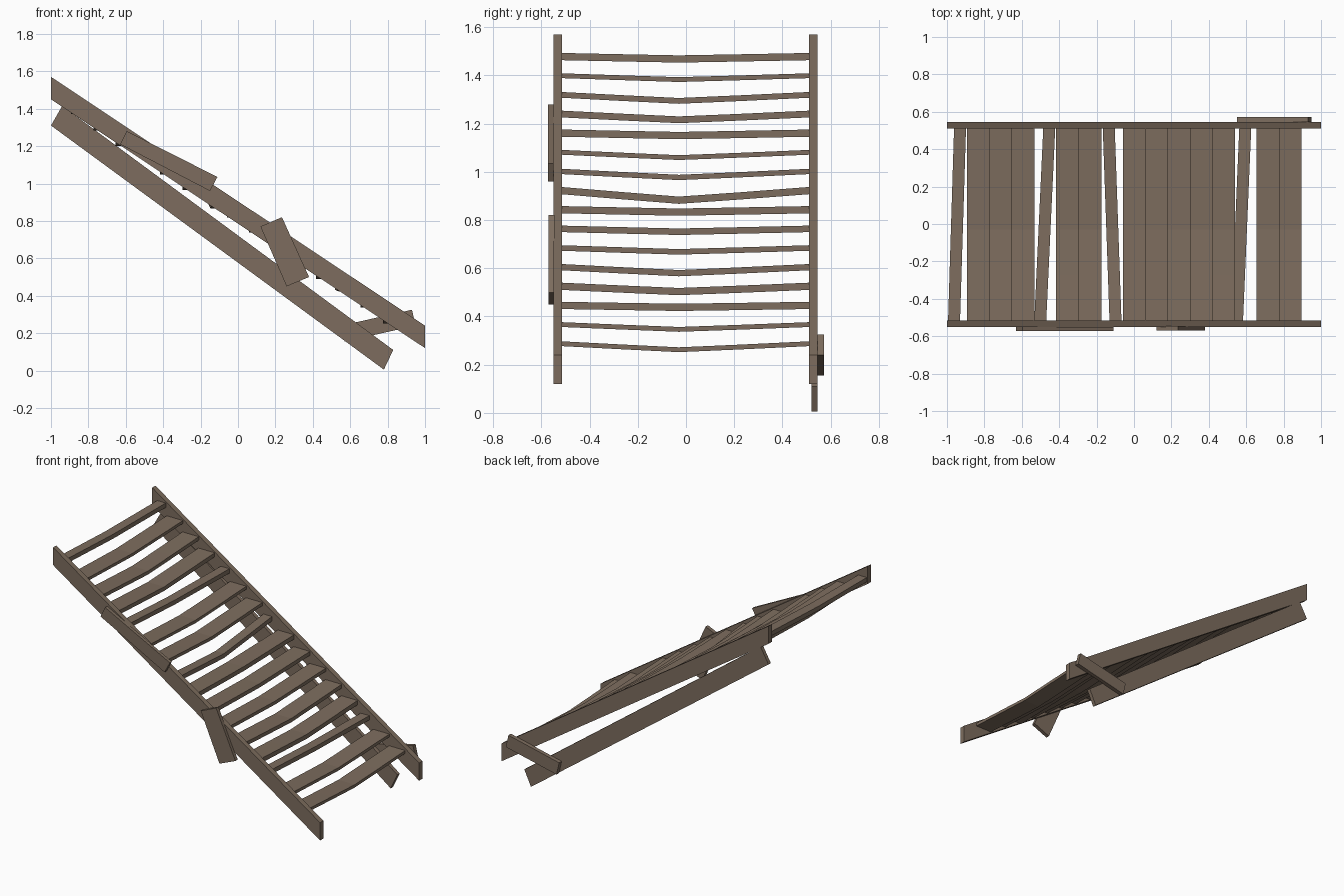
import bpy
import bmesh

cube = bpy.data.objects.get("Cube")
if cube:
    bpy.data.objects.remove(cube, do_unlink=True)

COLOR = (0.205, 0.152, 0.112, 1)
wood = bpy.data.materials.new("weathered_wood")
wood.use_nodes = True
wood.diffuse_color = COLOR
shader = wood.node_tree.nodes["Principled BSDF"]
shader.inputs["Base Color"].default_value = COLOR
shader.inputs["Roughness"].default_value = 0.9


def loft(name, rings):
    """Join a row of four-cornered rings into a closed solid."""
    bm = bmesh.new()
    rows = [[bm.verts.new(p) for p in ring] for ring in rings]
    for a, b in zip(rows, rows[1:]):
        for k in range(4):
            n = (k + 1) % 4
            bm.faces.new((a[k], a[n], b[n], b[k]))
    bm.faces.new(rows[0])
    bm.faces.new(rows[-1])
    bmesh.ops.recalc_face_normals(bm, faces=bm.faces)
    mesh = bpy.data.meshes.new(name)
    bm.to_mesh(mesh)
    bm.free()
    mesh.materials.append(wood)
    obj = bpy.data.objects.new(name, mesh)
    bpy.context.collection.objects.link(obj)
    return obj


def plank(name, outline, y0, y1):
    """Board with an x-z outline, extruded from y0 to y1."""
    loft(name, [[(x, y, z) for x, z in outline] for y in (y0, y1)])


# Long side boards with plumb-cut ends
SIDE = [(-1, 1.57), (-1, 1.45), (1, 0.12), (1, 0.24)]
plank("front_stringer", SIDE, -0.55, -0.515)
plank("back_stringer", SIDE, 0.51, 0.545)

# Loose support beam below the back stringer
plank("lower_support_beam",
      [(-1, 1.31), (-0.94, 1.415), (0.83, 0.11), (0.78, 0.005)], 0.52, 0.545)

# Repair boards nailed to the outside
plank("upper_patch_board",
      [(-0.595, 1.28), (-0.63, 1.21), (-0.15, 0.96), (-0.11, 1.035)], -0.572, -0.55)
plank("middle_patch_board",
      [(0.12, 0.77), (0.235, 0.82), (0.38, 0.5), (0.26, 0.45)], -0.57, -0.545)
plank("back_brace",
      [(0.55, 0.24), (0.57, 0.155), (0.95, 0.24), (0.93, 0.325)], 0.545, 0.572)

# Sagging treads: sag and thickness in thousandths
SAG = [10, 16, 25, 24, 10, 22, 25, 40, 10, 12, 16, 25, 22, 8, 20, 25]
THICK = [30, 20, 24, 28, 30, 20, 22, 30, 30, 27, 23, 26, 30, 30, 20, 20]
# Narrow crooked treads: shift and skew along x
CROOKED = {0: (0.004, 0.016), 4: (-0.003, 0.024), 7: (0, -0.018), 13: (-0.024, 0.022)}
BEND = [(-0.518, 0), (-0.27, 0.52), (-0.03, 1), (0.22, 0.56), (0.513, 0)]

for i, (sag, thick) in enumerate(zip(SAG, THICK)):
    shift, skew = CROOKED.get(i, (0, 0))
    half = 0.032 if i in CROOKED else 0.061
    h = thick / 2000
    rings = []
    for y, amount in BEND:
        x = -0.95 + 0.119 * i + shift + skew * y / 0.515
        z = 1.478 - 0.0794 * i - amount * sag / 1000
        rings.append([(x - half, y, z - h), (x + half, y, z - h),
                      (x + half, y, z + h), (x - half, y, z + h)])
    loft(f"tread_{i + 1}", rings)
